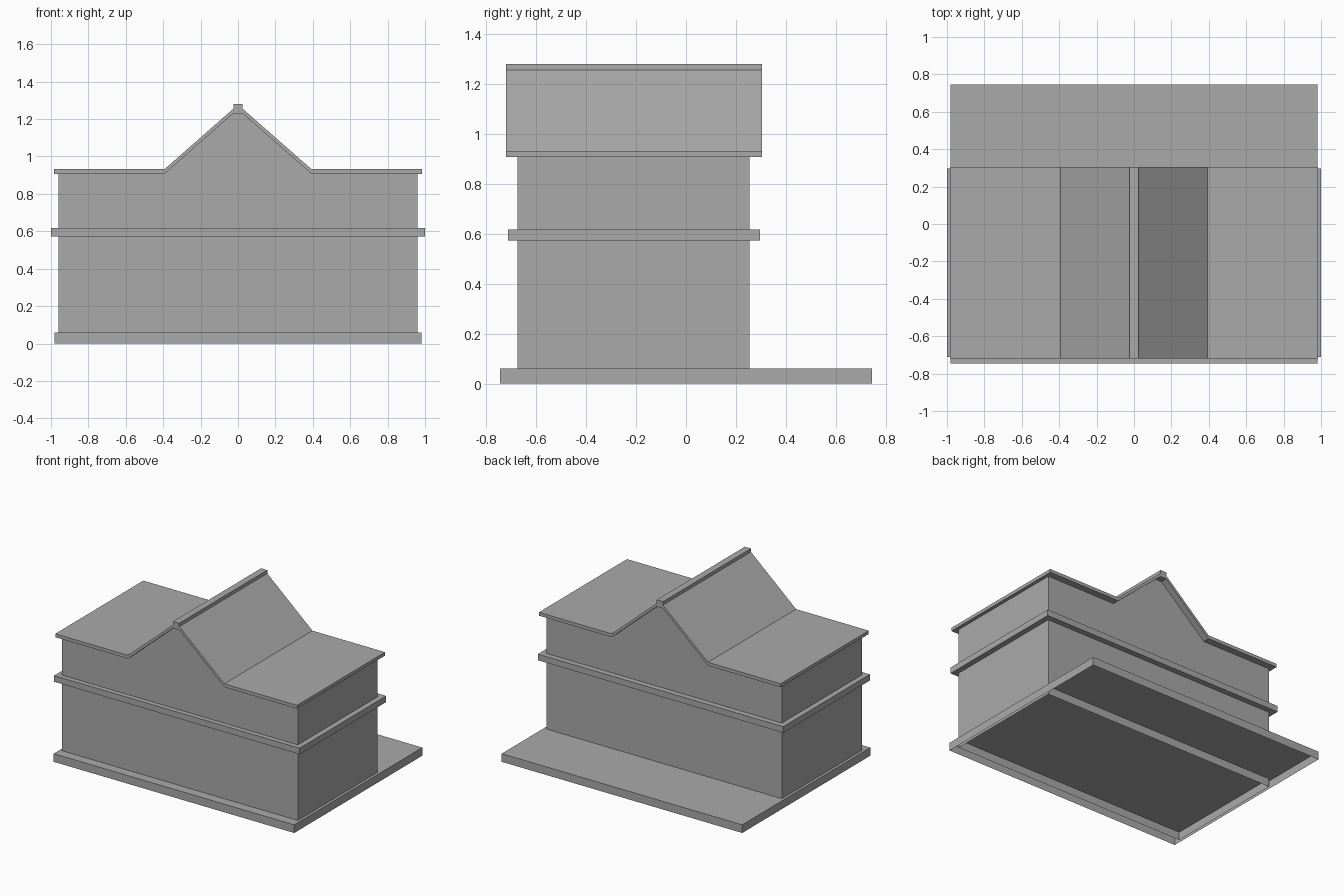
import bpy
import bmesh

cube = bpy.data.objects.get("Cube")
if cube:
    bpy.data.objects.remove(cube, do_unlink=True)

grey = bpy.data.materials.new("plain_grey")
grey.use_nodes = True
colour = (0.4, 0.4, 0.4, 1)
grey.diffuse_color = colour
grey.node_tree.nodes["Principled BSDF"].inputs["Base Color"].default_value = colour


def prism(name, outline, y0, y1, open_bottom=False):
    """Extrude an x-z outline from y0 to y1."""
    bm = bmesh.new()
    front = bm.faces.new([bm.verts.new((x, y0, z)) for x, z in outline])
    moved = bmesh.ops.extrude_face_region(bm, geom=[front], use_keep_orig=True)["geom"]
    bmesh.ops.translate(bm, vec=(0, y1 - y0, 0),
                        verts=[v for v in moved if isinstance(v, bmesh.types.BMVert)])
    bmesh.ops.recalc_face_normals(bm, faces=bm.faces)
    if open_bottom:
        bottom = [f for f in bm.faces if all(v.co.z < 0.001 for v in f.verts)]
        bmesh.ops.delete(bm, geom=bottom, context='FACES_ONLY')
    mesh = bpy.data.meshes.new(name)
    bm.to_mesh(mesh)
    bm.free()
    mesh.materials.append(grey)
    obj = bpy.data.objects.new(name, mesh)
    bpy.context.collection.objects.link(obj)
    return obj


def mirrored(half):
    """Complete a right-hand outline with its mirror image."""
    return half + [(-x, z) for x, z in reversed(half)]


def slab(half_width, z0, z1):
    return mirrored([(half_width, z0), (half_width, z1)])


# Ground plate, hollow underneath, reaching out behind the house
prism("base_plate", slab(0.98, 0, 0.06), -0.745, 0.745, open_bottom=True)

# Walls with the gable rising into the roof
soffit = [(0.393, 0.907), (0.025, 1.23)]
prism("walls", mirrored([(0.96, 0), (0.96, 0.907)] + soffit),
      -0.675, 0.255, open_bottom=True)

# Moulding between the storeys
prism("storey_band", slab(1.0, 0.572, 0.617), -0.712, 0.297)

# Thin folded roof with a raised ridge
eaves = 0.985
top = [(eaves, 0.932), (0.393, 0.932), (0.025, 1.255), (0.025, 1.28)]
under = [(eaves, 0.907)] + soffit
roof_outline = mirrored(top) + [(-x, z) for x, z in under] + under[::-1]
prism("roof", roof_outline, -0.72, 0.305)
